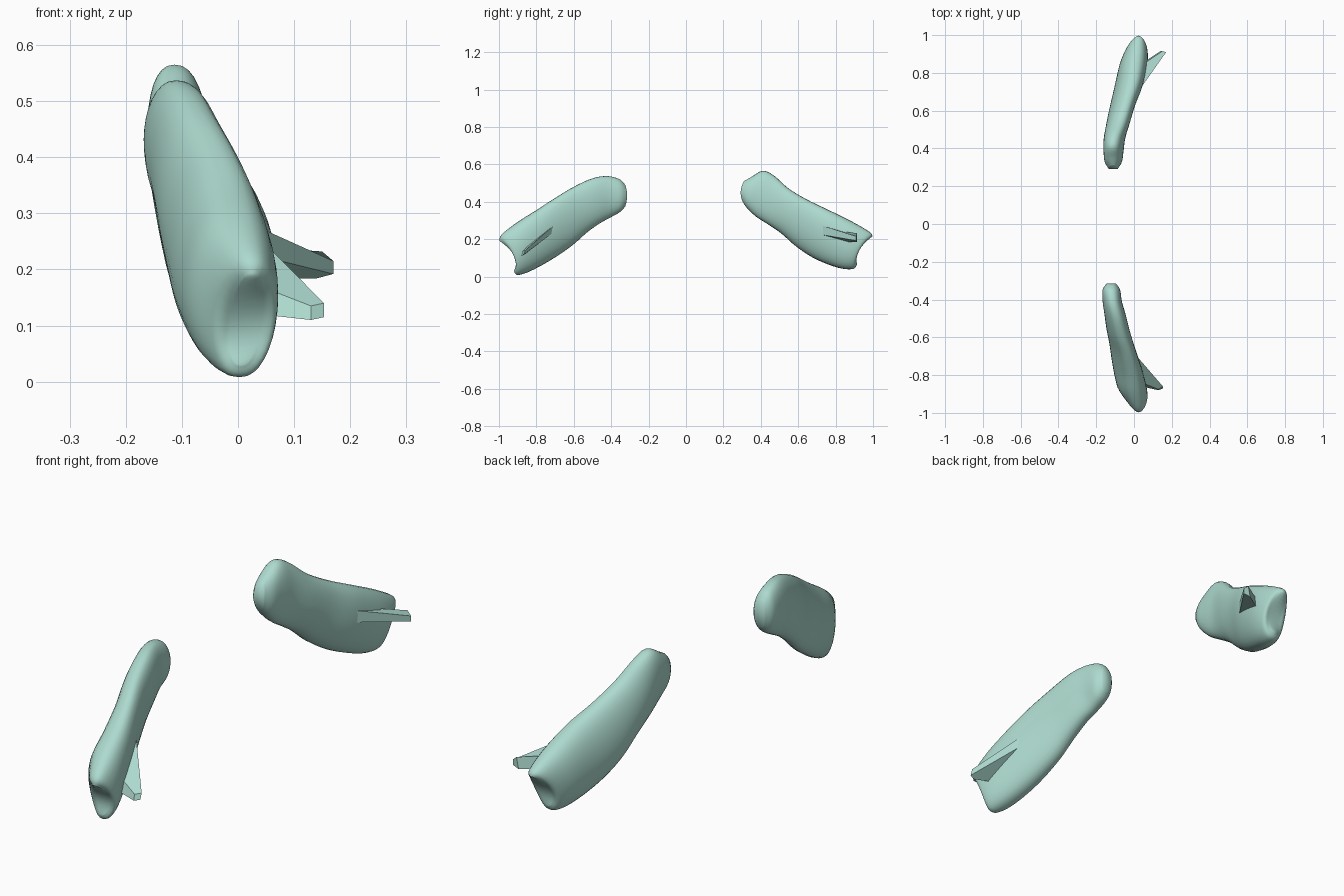
import bpy, bmesh, math
from mathutils import Vector

if "Cube" in bpy.data.objects:
    bpy.data.objects.remove(bpy.data.objects["Cube"])

mat = bpy.data.materials.new("pale_teal")
mat.diffuse_color = (0.42, 0.70, 0.62, 1)
mat.use_nodes = True
mat.node_tree.nodes["Principled BSDF"].inputs["Base Color"].default_value = mat.diffuse_color
N, STEPS = 32, 5


def finish(name, bm):
    bmesh.ops.recalc_face_normals(bm, faces=bm.faces)
    me = bpy.data.meshes.new(name)
    bm.to_mesh(me)
    bm.free()
    me.materials.append(mat)
    ob = bpy.data.objects.new(name, me)
    bpy.context.collection.objects.link(ob)
    return ob


def spline(a, b, c, d, t):
    return [0.5 * (2*q + (r-p)*t + (2*p-5*q+4*r-s)*t*t + (3*q-p-3*r+s)*t**3)
            for p, q, r, s in zip(a, b, c, d)]


def body(name, rungs):
    """Loft rounded sections; rung = top y, z, bottom y, z, centre x, half width, mid bulge, lean."""
    ext = [rungs[0]] + rungs + [rungs[-1]]
    rows = [spline(*ext[i:i+4], k / STEPS) for i in range(len(rungs)-1) for k in range(STEPS)]
    rows.append(rungs[-1])
    bm = bmesh.new()
    rings = []
    for ty, tz, by, bz, xc, w, bulge, lean in rows:
        ring = []
        for i in range(N):
            a = 2 * math.pi * i / N
            c, s = math.cos(a), math.sin(a)
            x = w * math.copysign(abs(s) ** 0.85, s) + lean * c
            ring.append(bm.verts.new((xc + x,
                                      (ty+by)/2 + c*(ty-by)/2 + bulge*s*s,
                                      (tz+bz)/2 + c*(tz-bz)/2)))
        rings.append(ring)
    for a, b in zip(rings, rings[1:]):
        for i in range(N):
            j = (i + 1) % N
            bm.faces.new((a[i], a[j], b[j], b[i]))
    # strip caps on both narrow ends
    for r in (rings[0], rings[-1]):
        for i in range(N // 2):
            quad = [r[i], r[i+1], r[(N-i-1) % N], r[(N-i) % N]]
            bm.faces.new(list(dict.fromkeys(quad)))
    ob = finish(name, bm)
    for p in ob.data.polygons:
        p.use_smooth = True
    return ob


def fin(name, root, tip):
    """Flat faced tapered fin between two four-cornered ends."""
    bm = bmesh.new()
    a = [bm.verts.new(Vector(p)) for p in root]
    b = [bm.verts.new(Vector(p)) for p in tip]
    bm.faces.new(a)
    bm.faces.new(b)
    for i in range(4):
        j = (i + 1) % 4
        bm.faces.new((a[i], a[j], b[j], b[i]))
    return finish(name, bm)


# front body, notched low end first
body("front_body", [
    (-0.997, .19, -.92, .03, .015, .028, .04, .01),
    (-0.985, .225, -.90, .008, .012, .056, .025, .01),
    (-0.90, .292, -.83, .03, -.01, .077, 0, .012),
    (-0.80, .355, -.72, .09, -.035, .074, 0, .024),
    (-0.70, .42, -.61, .165, -.06, .064, 0, .026),
    (-0.60, .48, -.53, .235, -.083, .06, 0, .016),
    (-0.50, .525, -.46, .285, -.1, .056, 0, .008),
    (-0.42, .537, -.40, .318, -.115, .051, 0, .004),
    (-0.355, .52, -.35, .347, -.12, .046, .005, 0),
    (-0.325, .49, -.325, .375, -.12, .024, .01, 0)])

# back body, notched low end first
body("back_body", [
    (.997, .215, .915, .065, .015, .028, -.03, .01),
    (.98, .24, .89, .04, .012, .056, -.018, .01),
    (.88, .298, .81, .048, -.003, .073, 0, .012),
    (.76, .357, .69, .095, -.03, .072, 0, .022),
    (.65, .41, .59, .16, -.062, .064, 0, .022),
    (.55, .47, .51, .23, -.085, .061, 0, .012),
    (.47, .54, .44, .278, -.103, .057, 0, 0),
    (.41, .565, .375, .32, -.108, .053, 0, -.005),
    (.35, .533, .327, .365, -.11, .046, -.008, -.003),
    (.31, .51, .303, .40, -.11, .024, -.014, 0)])

# side fins
fin("front_fin",
    [(.015, -.70, .28), (.015, -.71, .235), (.04, -.86, .12), (.04, -.84, .17)],
    [(.153, -.86, .14), (.153, -.87, .115), (.13, -.88, .11), (.13, -.875, .135)])
fin("back_fin",
    [(.015, .69, .285), (.015, .69, .23), (.04, .85, .185), (.04, .84, .24)],
    [(.17, .91, .215), (.17, .91, .192), (.14, .915, .184), (.15, .915, .232)])
